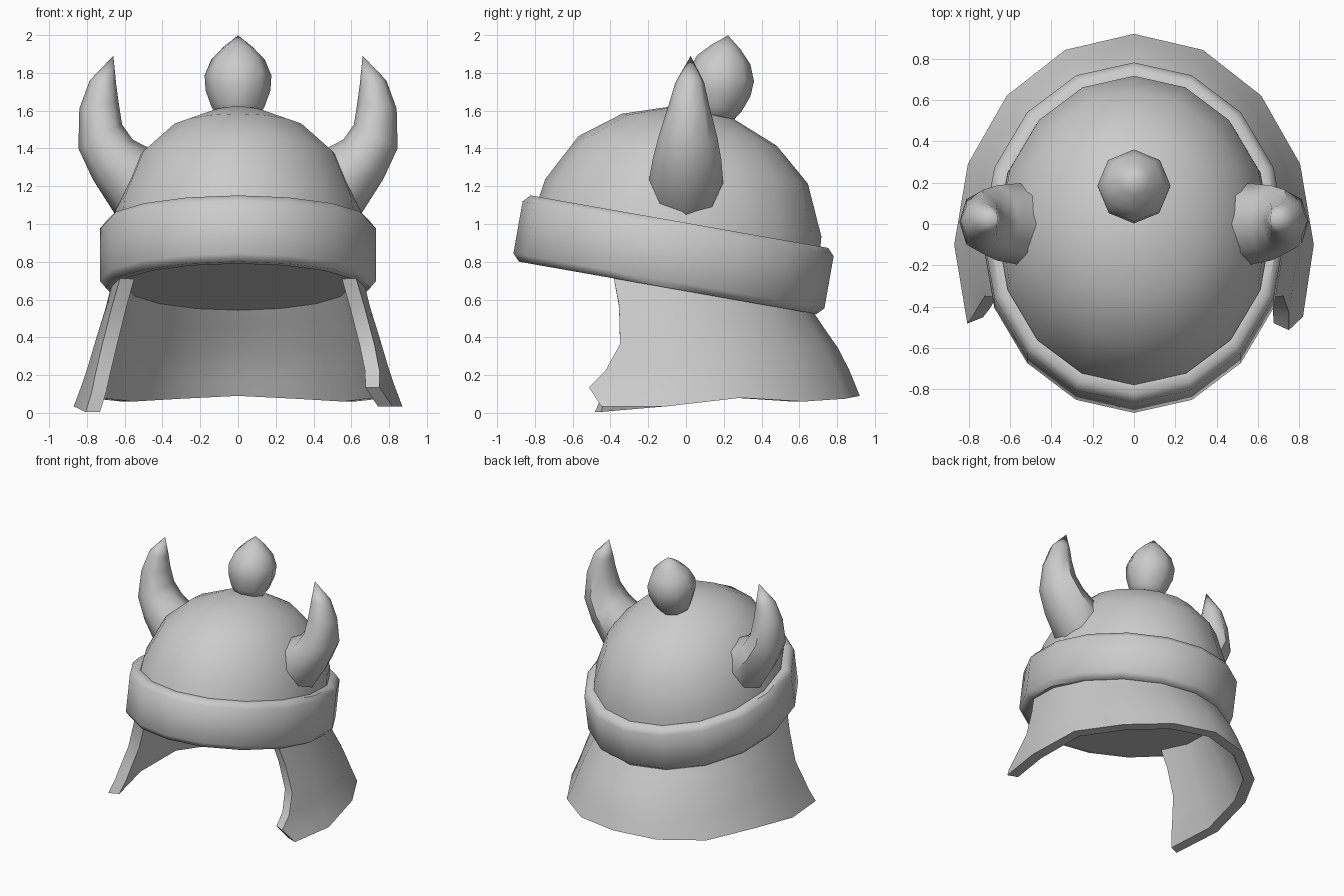
import bpy, math
from mathutils import Matrix, Vector

if "Cube" in bpy.data.objects:
    bpy.data.objects.remove(bpy.data.objects["Cube"])

steel = bpy.data.materials.new("steel_grey")
steel.diffuse_color = (0.6, 0.6, 0.6, 1)
steel.use_nodes = True
steel.node_tree.nodes["Principled BSDF"].inputs["Base Color"].default_value = steel.diffuse_color


def make(name, verts, faces, angle=35):
    me = bpy.data.meshes.new(name)
    me.from_pydata([tuple(v) for v in verts], [], faces)
    me.materials.append(steel)
    ob = bpy.data.objects.new(name, me)
    bpy.context.collection.objects.link(ob)
    bpy.ops.object.select_all(action='DESELECT')
    ob.select_set(True)
    bpy.context.view_layer.objects.active = ob
    bpy.ops.object.mode_set(mode='EDIT')
    bpy.ops.mesh.select_all(action='SELECT')
    bpy.ops.mesh.remove_doubles(threshold=0.0005)
    bpy.ops.mesh.normals_make_consistent(inside=False)
    bpy.ops.object.mode_set(mode='OBJECT')
    bpy.ops.object.shade_smooth_by_angle(angle=math.radians(angle))
    return ob


def skin(rings):
    """Quads joining equal rings of points."""
    n = len(rings[0])
    faces = []
    for i in range(len(rings) - 1):
        a, b = i * n, (i + 1) * n
        faces += [(a + j, a + (j + 1) % n, b + (j + 1) % n, b + j) for j in range(n)]
    return [p for r in rings for p in r], faces


def lathe(name, profile, sides, origin, squash=1.0, angle=35, tilt=10):
    place = Matrix.Translation(origin) @ Matrix.Rotation(math.radians(-tilt), 4, 'X')
    rings = [[place @ Vector((r * squash * math.sin(math.tau * j / sides),
                              r * math.cos(math.tau * j / sides), h))
              for j in range(sides)] for r, h in profile]
    return make(name, *skin(rings), angle=angle)


# Bowl of the helmet, the bevelled rim and its flat underside
centre = (0, -0.066, 0.837)
lathe("dome", [(0.775, 0), (0.747, 0.253), (0.62, 0.513), (0.418, 0.676),
               (0.17, 0.767), (0, 0.778)], 16, centre, 0.87, tilt=11.7)
lathe("rim_band", [(0.74, -0.178), (0.80, -0.178), (0.836, -0.14), (0.836, 0.14),
                   (0.80, 0.178), (0.755, 0.178), (0.755, 0.1)], 16, centre, 0.875, angle=50)
# thin plate: its outer edge is hidden inside the rim
lathe("underside", [(0, -0.170), (0.78, -0.170), (0.78, -0.176), (0, -0.176)], 16, centre, 0.875)

# Pointed ball on the crown
lathe("crown_knob", [(0, -0.02), (0.10, 0), (0.14, 0.06), (0.172, 0.15), (0.177, 0.23),
                     (0.142, 0.315), (0.075, 0.385), (0, 0.445)], 8, (0, 0.146, 1.56), angle=50)

# Curved horns: inner x, z, outer x, z, radius along y
stations = [(0.33, 1.24, 0.50, 0.95, 0.18), (0.468, 1.40, 0.65, 1.05, 0.197),
            (0.558, 1.447, 0.768, 1.235, 0.182), (0.614, 1.527, 0.845, 1.40, 0.155),
            (0.632, 1.645, 0.840, 1.611, 0.108), (0.645, 1.74, 0.785, 1.76, 0.076),
            (0.66, 1.89, 0.66, 1.89, 0)]
for side, name in ((1, "right_horn"), (-1, "left_horn")):
    rings = []
    for i, (xi, zi, xo, zo, ry) in enumerate(stations):
        mid, half = Vector((xi + xo, zi + zo)) / 2, Vector((xo - xi, zo - zi)) / 2
        ring = []
        for j in range(8):
            p = mid + half * math.cos(math.tau * j / 8)
            ring.append((side * p.x, ry * math.sin(math.tau * j / 8) - 0.005 + 0.03 * i / 6, p.y))
        rings.append(ring)
    make(name, *skin(rings), angle=50)

# Flared neck guard, open at the front
# rows: drop, drop at front edges, flare along x, along y, angle of left and right edges
rows = [(0, 0, 0, 0, 112.5, 112.5), (0.22, 0.24, 0.18, 0.26, 108, 108),
        (0.46, 0.53, 0.42, 0.56, 106, 106), (0.70, 0.74, 0.65, 0.78, 108.5, 110),
        (0.82, 0.86, 0.78, 0.87, 110, 114.8), (1, 1, 1, 1, 112, 110)]
hem = [0.09, 0.075, 0.06, 0.08, 0.035, 0.005]
THICK, cols = 0.082, 11
rings = []
for drop, edge_drop, fx, fy, left, right in rows:
    outer, inner = [], []
    for k in range(-5, 6):
        a = math.radians({-5: -left, 5: right}.get(k, 22.5 * k))
        rx, ry = 0.665 + 0.205 * fx, 0.755 + 0.265 * fy
        low = 0.035 if k == 5 else hem[abs(k)]
        top = 0.68 - 0.176 * (-0.1 + 0.765 * math.cos(a))
        z = top + (low - top) * (edge_drop if abs(k) == 5 else drop)
        for ring, t in ((outer, 0), (inner, THICK)):
            ring.append(((rx - t) * math.sin(a), -0.1 + (ry - t) * math.cos(a), z))
    rings.append(outer + inner[::-1])
verts, faces = skin(rings)
for base in (0, (len(rows) - 1) * 2 * cols):  # upper rim and hem
    faces += [(base + j, base + j + 1, base + 2 * cols - 2 - j, base + 2 * cols - 1 - j)
              for j in range(cols - 1)]
make("neck_guard", verts, faces)
